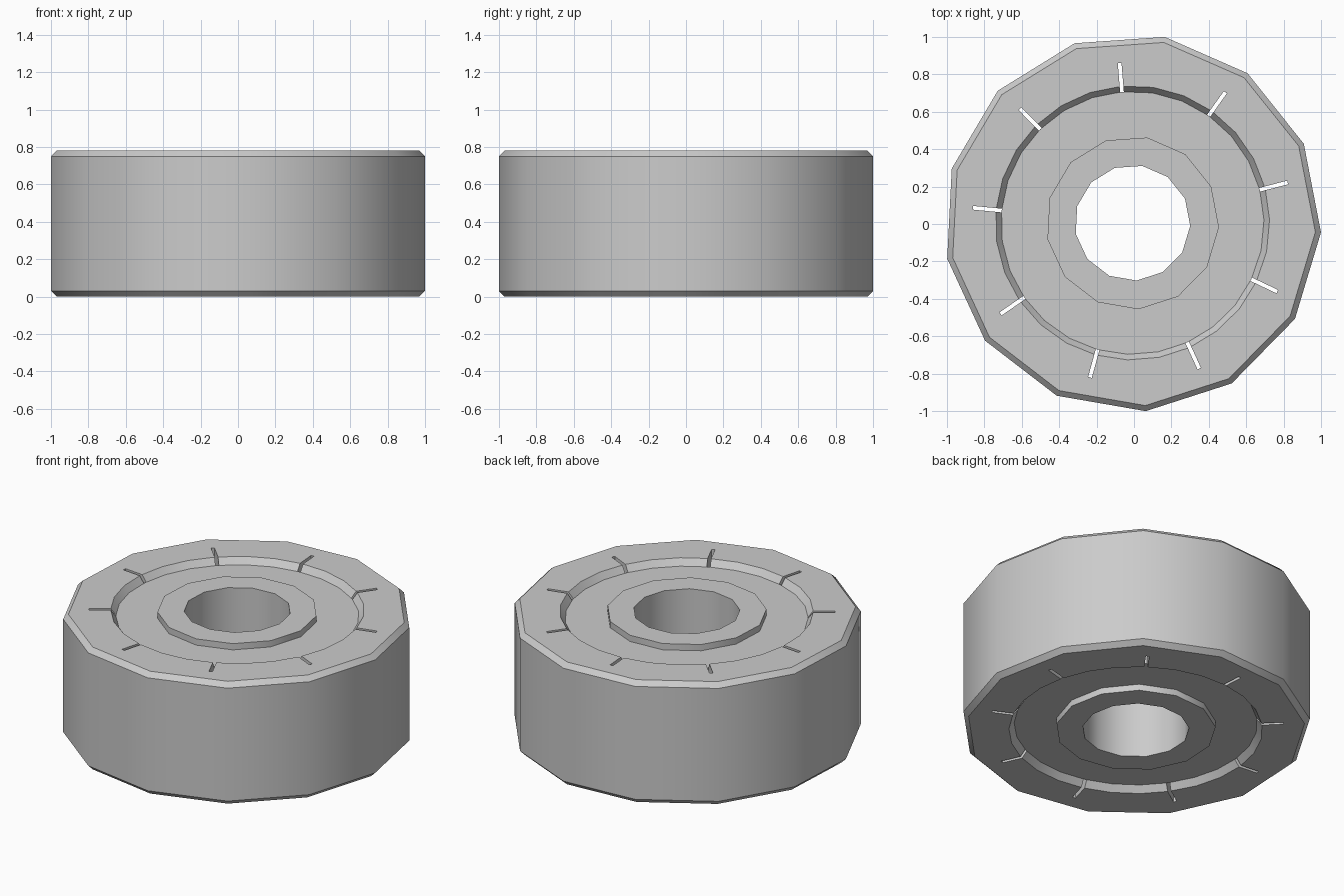
import bpy, bmesh
from math import cos, sin, radians, pi
from mathutils import Matrix

default = bpy.data.objects.get("Cube")
if default:
    bpy.data.objects.remove(default, do_unlink=True)

H = 0.78                    # overall height
STEP = 0.04                 # depth of the recessed web
CHAMFER = 0.03
CX, CY = -0.008, 0.006      # axis, so the 13-sided outline is centred
OUTER, HUB, BORE = 1.009, 0.463, 0.309
WEB, SLOT_END = 0.703, 0.857
COARSE, FINE = (13, radians(-2.9)), (27, radians(1.27))
SLOTS, SLOT_ANGLE, SLOT_WIDTH = 9, radians(14.6), 0.02

grey = bpy.data.materials.new("plain grey")
grey.use_nodes = True
COLOUR = (0.6, 0.6, 0.6, 1)
grey.diffuse_color = COLOUR
grey.node_tree.nodes["Principled BSDF"].inputs["Base Color"].default_value = COLOUR


def add_object(name, bm):
    bmesh.ops.recalc_face_normals(bm, faces=bm.faces)
    mesh = bpy.data.meshes.new(name)
    bm.to_mesh(mesh)
    bm.free()
    mesh.materials.append(grey)
    obj = bpy.data.objects.new(name, mesh)
    bpy.context.collection.objects.link(obj)
    return obj


def turned(name, profile, sides, closed=False):
    """Stack of polygon rings through (radius, z); capped, or closed into a tube."""
    count, start = sides
    bm = bmesh.new()
    rings = [[bm.verts.new((CX + r * cos(start + 2 * pi * i / count),
                            CY + r * sin(start + 2 * pi * i / count), z))
              for i in range(count)] for r, z in profile]
    pairs = list(zip(rings, rings[1:]))
    if closed:
        pairs.append((rings[-1], rings[0]))
    else:
        bm.faces.new(rings[0])
        bm.faces.new(rings[-1])
    for a, b in pairs:
        for i in range(count):
            j = (i + 1) % count
            bm.faces.new((a[i], a[j], b[j], b[i]))
    return add_object(name, bm)


def cut(obj, cutter):
    cutter.hide_render = True
    mod = obj.modifiers.new("cut", 'BOOLEAN')
    mod.operation, mod.solver, mod.object = 'DIFFERENCE', 'EXACT', cutter
    bpy.context.view_layer.objects.active = obj
    bpy.ops.object.modifier_apply(modifier=mod.name)
    bpy.data.objects.remove(cutter, do_unlink=True)


# Rim: chamfered outside, with an opening that flares at both ends
rim = turned("rim", [(OUTER - CHAMFER, 0), (OUTER, CHAMFER),
                     (OUTER, H - CHAMFER), (OUTER - CHAMFER, H)], COARSE)
flare = WEB + 2 * CHAMFER
cut(rim, turned("opening_cutter", [(flare, -STEP), (WEB, STEP),
                                   (WEB, H - STEP), (flare, H + STEP)], FINE))

# Narrow radial slots through the full height of the rim
bm = bmesh.new()
slot_start = WEB - 0.05
for k in range(SLOTS):
    place = (Matrix.Translation((CX, CY, H / 2))
             @ Matrix.Rotation(SLOT_ANGLE + 2 * pi * k / SLOTS, 4, 'Z')
             @ Matrix.Translation(((slot_start + SLOT_END) / 2, 0, 0))
             @ Matrix.Diagonal((SLOT_END - slot_start, SLOT_WIDTH, 2 * H, 1)))
    bmesh.ops.create_cube(bm, size=1, matrix=place)
cut(rim, add_object("slot_cutter", bm))

# Web: recessed disc between rim and hub
web = turned("web", [(WEB, STEP), (WEB, H - STEP)], FINE)
cut(web, turned("hub_cutter", [(HUB - 0.02, -STEP), (HUB - 0.02, H + STEP)], COARSE))

# Hub: raised tube around the bore
hub = turned("hub", [(HUB, 0), (HUB, H), (BORE, H), (BORE, 0)], COARSE, closed=True)

# Smooth round walls, sharp chamfers
for obj in (rim, web, hub):
    bpy.ops.object.select_all(action='DESELECT')
    obj.select_set(True)
    bpy.context.view_layer.objects.active = obj
    bpy.ops.object.shade_smooth_by_angle(angle=radians(30))
